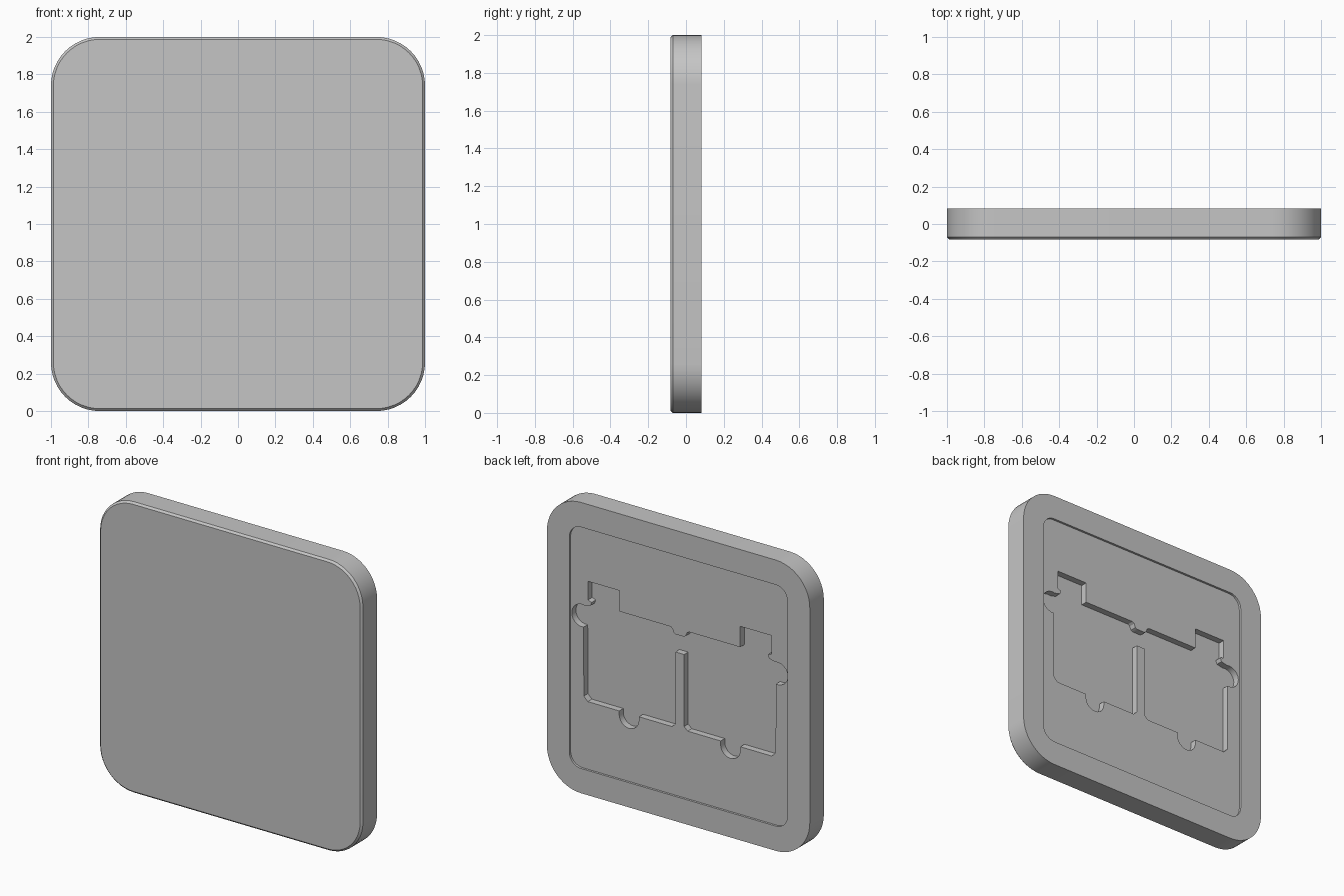
import bpy, bmesh
from math import sin, cos, radians

HALF_DEPTH = 0.083
RECESS_FLOOR = HALF_DEPTH - 0.015
POCKET_FLOOR = RECESS_FLOOR - 0.045

cube = bpy.data.objects.get("Cube")
if cube:
    bpy.data.objects.remove(cube, do_unlink=True)

grey = bpy.data.materials.new("light_grey")
grey.use_nodes = True
grey.diffuse_color = (0.56, 0.56, 0.56, 1)
grey.node_tree.nodes["Principled BSDF"].inputs["Base Color"].default_value = grey.diffuse_color


def arc(cx, cz, r, start, end, steps=12):
    angles = [radians(start + (end - start) * i / steps) for i in range(steps + 1)]
    return [(cx + r * cos(a), cz + r * sin(a)) for a in angles]


def rounded_square(half, r):
    c = half - r
    corners = [(c, c), (-c, c), (-c, -c), (c, -c)]
    return [p for i, (x, z) in enumerate(corners)
            for p in arc(x, 1 + z, r, 90 * i, 90 * i + 90)]


def loft(name, sections):
    """Skin matching outlines placed at successive depths, and cap both ends."""
    bm = bmesh.new()
    rings = [[bm.verts.new((x, y, z)) for x, z in outline] for y, outline in sections]
    for a, b in zip(rings, rings[1:]):
        for i in range(len(a)):
            j = (i + 1) % len(a)
            bm.faces.new((a[i], a[j], b[j], b[i]))
    bm.faces.new(rings[0])
    bm.faces.new(rings[-1])
    bmesh.ops.recalc_face_normals(bm, faces=bm.faces)
    mesh = bpy.data.meshes.new(name)
    bm.to_mesh(mesh)
    bm.free()
    mesh.materials.append(grey)
    obj = bpy.data.objects.new(name, mesh)
    bpy.context.collection.objects.link(obj)
    return obj


def cut(target, cutter):
    bpy.context.view_layer.objects.active = target
    mod = target.modifiers.new("cut", 'BOOLEAN')
    mod.operation = 'DIFFERENCE'
    mod.solver = 'EXACT'
    mod.object = cutter
    bpy.ops.object.modifier_apply(modifier=mod.name)
    bpy.data.objects.remove(cutter, do_unlink=True)


# Rounded plate with a small chamfer round the front
full = rounded_square(1, 0.26)
plate = loft("plate", [(-HALF_DEPTH, rounded_square(0.987, 0.247)),
                       (-HALF_DEPTH + 0.013, full), (HALF_DEPTH, full)])

# Shallow square recess in the back
square = rounded_square(0.83, 0.09)
cut(plate, loft("recess_cutter", [(RECESS_FLOOR, square), (0.2, square)]))

# Deeper twin pocket: one half outline from top to bottom, then mirrored
half = [(0.03, 1.277), (0.045, 1.285), (0.055, 1.31), (0.07, 1.32),
        (0.46, 1.32), (0.46, 1.463), (0.698, 1.463), (0.698, 1.335), (0.67, 1.325), (0.68, 1.30)]
half += arc(0.745, 1.215, 0.077, 105, -100)            # side ear
half += [(0.73, 0.665), (0.70, 0.635), (0.461, 0.635)]
half += arc(0.386, 0.61, 0.075, 0, -180)               # bottom tab
half += [(0.311, 0.635), (0.06, 0.635), (0.033, 0.66), (0.033, 1.155)]
pocket = half + [(-x, z) for x, z in reversed(half)]
cut(plate, loft("pocket_cutter", [(POCKET_FLOOR, pocket), (0.2, pocket)]))

# Smooth corners, crisp edges
bpy.ops.object.select_all(action='DESELECT')
plate.select_set(True)
bpy.context.view_layer.objects.active = plate
bpy.ops.object.shade_smooth_by_angle(angle=radians(30))
